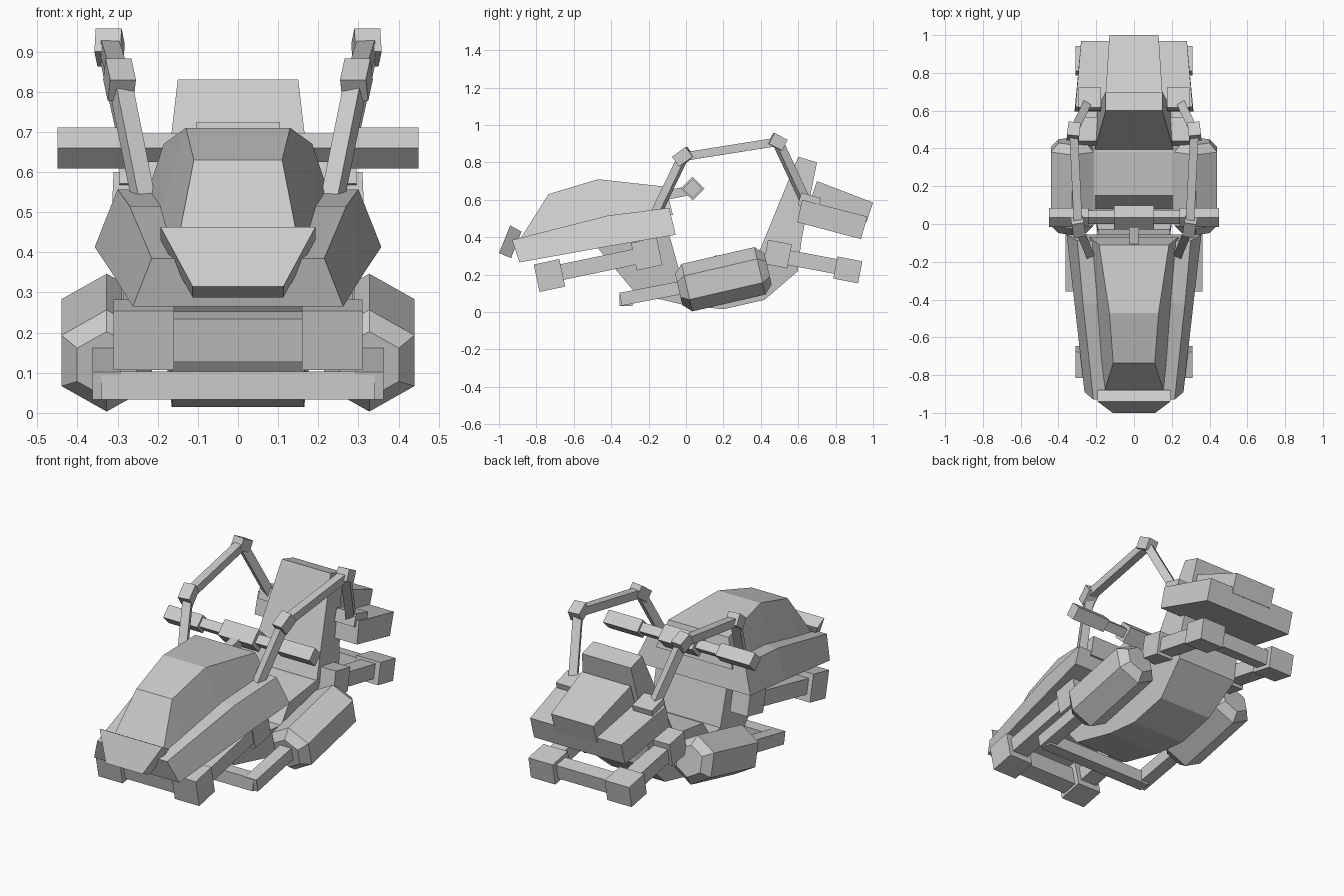
import bpy, bmesh, math
from mathutils import Vector, Matrix

cube = bpy.data.objects.get("Cube")
if cube:
    bpy.data.objects.remove(cube, do_unlink=True)

grey = bpy.data.materials.new("plain_grey")
grey.use_nodes = True
grey.diffuse_color = (0.6, 0.6, 0.6, 1)
grey.node_tree.nodes["Principled BSDF"].inputs["Base Color"].default_value = (0.6, 0.6, 0.6, 1)


def finish(name, bm):
    bmesh.ops.recalc_face_normals(bm, faces=bm.faces)
    mesh = bpy.data.meshes.new(name)
    bm.to_mesh(mesh)
    bm.free()
    mesh.materials.append(grey)
    obj = bpy.data.objects.new(name, mesh)
    bpy.context.collection.objects.link(obj)
    return obj


def loft(name, rings):
    """Skin a list of equal-length rings and cap both ends."""
    bm = bmesh.new()
    vs = [[bm.verts.new(p) for p in ring] for ring in rings]
    n = len(rings[0])
    for a, b in zip(vs, vs[1:]):
        for i in range(n):
            j = (i + 1) % n
            bm.faces.new((a[i], a[j], b[j], b[i]))
    bm.faces.new(vs[0])
    bm.faces.new(vs[-1])
    return finish(name, bm)


def shell(name, sections):
    """Loft trapezoids given as ((half_x, y, z) low, (half_x, y, z) high)."""
    rings = []
    for (bx, by, bz), (tx, ty, tz) in sections:
        rings.append([(-bx, by, bz), (-tx, ty, tz), (tx, ty, tz), (bx, by, bz)])
    return loft(name, rings)


def slab(name, profile):
    """Span a side profile of (half_x, y, z) points across the middle."""
    return loft(name, [[(s * x, y, z) for x, y, z in profile] for s in (-1, 1)])


def box(name, centre, size, tilt=0):
    bm = bmesh.new()
    bmesh.ops.create_cube(bm, size=1)
    m = (Matrix.Translation(centre) @ Matrix.Rotation(math.radians(tilt), 4, 'X')
         @ Matrix.Diagonal((*size, 1)))
    bm.transform(m)
    return finish(name, bm)


def rod(name, a, b, width, height=None):
    """Square bar between two points."""
    a, b = Vector(a), Vector(b)
    d = (b - a).normalized()
    side = d.cross(Vector((0, 0, 1)))
    side = side.normalized() if side.length > 0.01 else Vector((1, 0, 0))
    up = side.cross(d)
    s, u = side * width / 2, up * (height or width) / 2
    return loft(name, [[p + s + u, p - s + u, p - s - u, p + s - u] for p in (a, b)])


# Front bodywork
shell("front_fairing", [
    ((0.262, -0.89, 0.265), (0.215, -0.93, 0.385)),
    ((0.315, -0.42, 0.35), (0.27, -0.42, 0.515)),
    ((0.357, -0.055, 0.413), (0.30, -0.09, 0.557))])
shell("hood", [
    ((0.16, -0.90, 0.36), (0.155, -0.88, 0.40)),
    ((0.18, -0.74, 0.40), (0.11, -0.735, 0.63)),
    ((0.20, -0.45, 0.48), (0.13, -0.47, 0.71)),
    ((0.235, -0.07, 0.52), (0.185, -0.11, 0.67))])
slab("nose_plate", [(0.193, -0.94, 0.463), (0.113, -1.0, 0.315),
                    (0.113, -0.935, 0.288), (0.193, -0.88, 0.43)])

# Hull and seat
slab("hull", [(0.18, -0.47, 0.34), (0.165, -0.27, 0.10), (0.165, 0.0, 0.035),
              (0.165, 0.2, 0.015), (0.165, 0.42, 0.065), (0.19, 0.6, 0.22),
              (0.2, 0.6, 0.32), (0.21, 0.38, 0.33), (0.21, 0.15, 0.30),
              (0.21, 0.08, 0.2), (0.19, -0.03, 0.2), (0.19, -0.1, 0.45)])
slab("seat_back", [(0.21, 0.39, 0.32), (0.15, 0.6, 0.83), (0.15, 0.70, 0.80),
                   (0.19, 0.62, 0.40), (0.2, 0.6, 0.25)])

# Tail
slab("tail_deck", [(0.315, 0.595, 0.48), (0.31, 0.62, 0.60),
                   (0.28, 0.97, 0.51), (0.28, 0.935, 0.39)])
slab("tail_top", [(0.15, 0.66, 0.58), (0.15, 0.70, 0.70),
                  (0.13, 1.0, 0.585), (0.13, 0.965, 0.48)])

# Handlebar, square stock turned on edge
box("handlebar_clamp", (0, 0.035, 0.66), (0.21, 0.09, 0.09), 45)
box("handlebar_core", (0, 0.035, 0.66), (0.5, 0.05, 0.05), 45)
rod("handlebar_stem", (0, -0.13, 0.62), (0, 0.02, 0.65), 0.05)

# Struts joining the left and right skids
box("front_cross_bar", (0, -0.73, 0.19), (0.34, 0.09, 0.11), 12)
box("rear_cross_bar", (0, 0.865, 0.225), (0.34, 0.08, 0.08), -11)
rod("bumper_bar", (-0.34, -0.32, 0.068), (0.34, -0.32, 0.068), 0.07)


def pod(name, s):
    """Six-sided pod with tapered ends, nose tilted down."""
    tilt = Matrix.Translation((s * 0.327, 0.2, 0.175)) @ Matrix.Rotation(math.radians(13), 4, 'X')
    rings = []
    for y, r in ((-0.245, 0.085), (-0.20, 0.13), (0.20, 0.13), (0.245, 0.085)):
        ring = []
        for i in range(6):
            a = math.radians(60 * i + 30)
            ring.append(tilt @ Vector((r * math.cos(a), y, r * math.sin(a))))
        rings.append(ring)
    return loft(name, rings)


for side, s in (("left", 1), ("right", -1)):
    pod(side + "_pod", s)
    box(side + "_grip", (s * 0.345, 0.035, 0.66), (0.21, 0.072, 0.072), 45)
    rod(side + "_bumper_arm", (s * 0.327, -0.35, 0.068), (s * 0.327, 0.0, 0.135), 0.07)

    # Front and rear skids with their rods and mounts
    box(side + "_front_skid", (s * 0.235, -0.73, 0.195), (0.15, 0.14, 0.15), 12)
    rod(side + "_front_rod", (s * 0.235, -0.68, 0.21), (s * 0.235, -0.2, 0.31), 0.10, 0.085)
    box(side + "_front_mount", (s * 0.235, -0.21, 0.31), (0.11, 0.14, 0.15), 12)
    box(side + "_rear_skid", (s * 0.235, 0.865, 0.225), (0.15, 0.135, 0.12), -11)
    rod(side + "_rear_rod", (s * 0.235, 0.5, 0.30), (s * 0.235, 0.82, 0.24), 0.09, 0.08)
    box(side + "_rear_mount", (s * 0.235, 0.49, 0.31), (0.12, 0.13, 0.13), -11)

    # Roll bar in three runs with collars at the bends
    path = [Vector((s * x, y, z)) for x, y, z in (
        (0.235, -0.16, 0.53), (0.295, -0.015, 0.83), (0.32, 0.49, 0.91), (0.25, 0.635, 0.6))]
    for part, a, b in zip(("front", "top", "rear"), path, path[1:]):
        rod(side + "_roll_bar_" + part, a, b, 0.045)
    along = (path[2] - path[1]).normalized()
    bend = (along + (path[1] - path[0]).normalized()).normalized()
    rod(side + "_front_collar", path[1] - bend * 0.045, path[1] + bend * 0.045, 0.065)
    bend = (along + (path[3] - path[2]).normalized()).normalized()
    rod(side + "_rear_collar", path[2] - bend * 0.04, path[2] + bend * 0.04, 0.065)
    box(side + "_roll_bar_foot", (s * 0.235, 0.66, 0.59), (0.12, 0.11, 0.07), -16)
